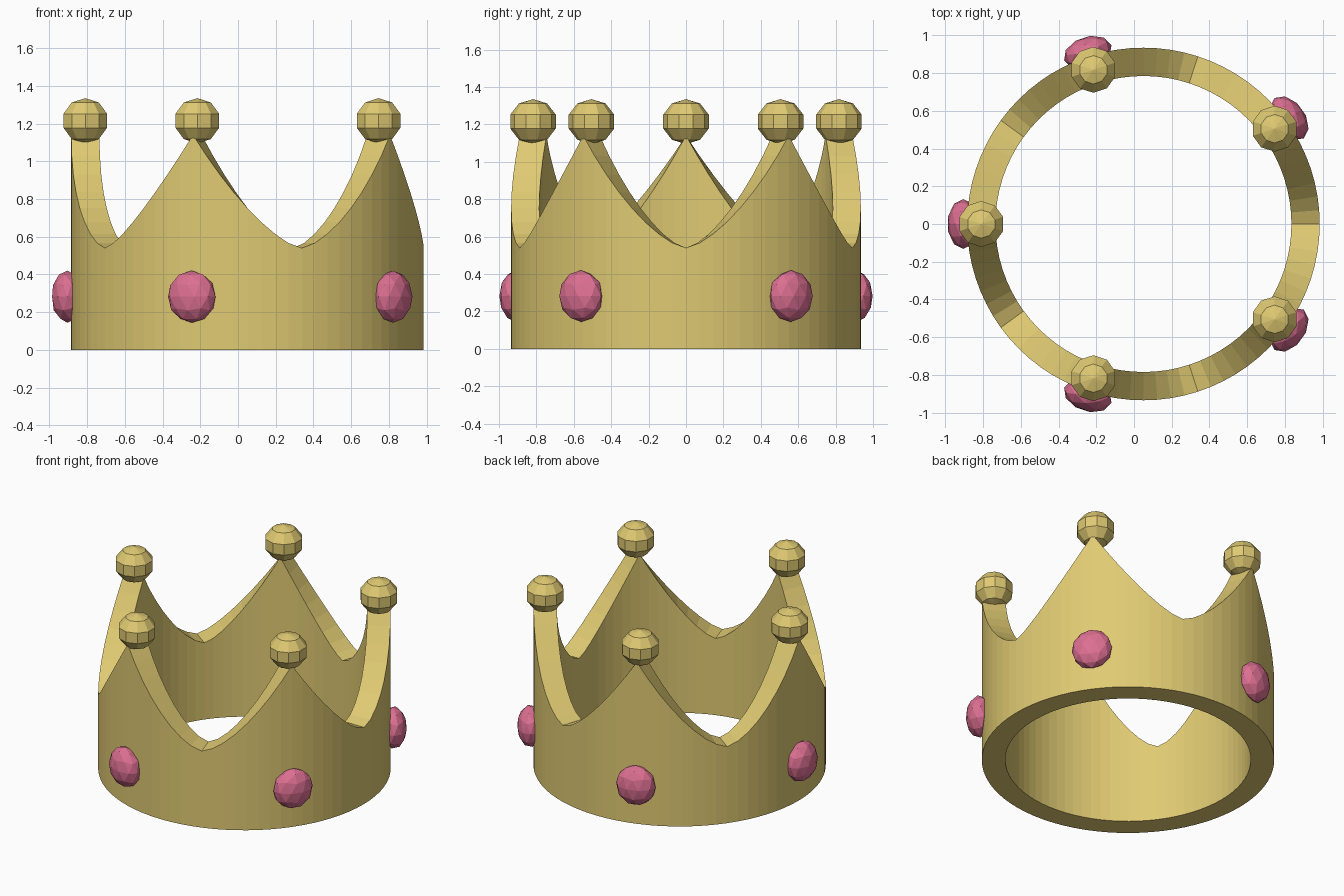
import bpy, bmesh
from math import radians, cos, sin, tau, pi
from mathutils import Matrix

cube = bpy.data.objects.get("Cube")
if cube:
    bpy.data.objects.remove(cube, do_unlink=True)

CENTRE_X = 0.05
OUTER, INNER = 0.935, 0.785
POINTS, STEPS = 5, 16          # crown points, wall strips per point


def material(name, colour):
    m = bpy.data.materials.new(name)
    m.use_nodes = True
    m.diffuse_color = colour
    m.node_tree.nodes["Principled BSDF"].inputs["Base Color"].default_value = colour
    return m


def add_object(name, bm, mat):
    bmesh.ops.recalc_face_normals(bm, faces=bm.faces)
    mesh = bpy.data.meshes.new(name)
    bm.to_mesh(mesh)
    bm.free()
    mesh.materials.append(mat)
    ob = bpy.data.objects.new(name, mesh)
    bpy.context.collection.objects.link(ob)
    return ob


gold = material("gold", (0.74, 0.59, 0.17, 1))
pink = material("pink_gem", (0.72, 0.16, 0.29, 1))

# Band: a ring wall whose top edge sweeps up into the points
bm = bmesh.new()
count = POINTS * STEPS
sections = []
for i in range(count):
    a = pi + tau * i / count
    u = abs(1 - 2 * (i % STEPS) / STEPS)      # 1 at a point, 0 in a valley
    top = 0.54 + 0.6 * u ** 1.5
    corners = ((OUTER, 0), (OUTER, top), (INNER, top), (INNER, 0))
    sections.append([bm.verts.new((CENTRE_X + r * cos(a), r * sin(a), z))
                     for r, z in corners])
for i, here in enumerate(sections):
    there = sections[(i + 1) % count]
    for k in range(4):
        n = (k + 1) % 4
        bm.faces.new((here[k], there[k], there[n], here[n]))
add_object("crown_band", bm, gold)

# One ball on each point and one flattened gem below it
for i in range(POINTS):
    a = pi + tau * i / POINTS
    turn = Matrix.Translation((CENTRE_X, 0, 0)) @ Matrix.Rotation(a, 4, "Z")

    bm = bmesh.new()
    bmesh.ops.create_uvsphere(
        bm, u_segments=10, v_segments=5, radius=1,
        matrix=turn @ Matrix.Translation((0.86, 0, 1.215))
        @ Matrix.Diagonal((0.128, 0.128, 0.12, 1)))
    add_object(f"point_ball_{i + 1}", bm, gold)

    bm = bmesh.new()
    bmesh.ops.create_icosphere(
        bm, subdivisions=2, radius=1,
        matrix=turn @ Matrix.Translation((0.955, 0, 0.282))
        @ Matrix.Diagonal((0.085, 0.132, 0.138, 1)))
    add_object(f"gem_{i + 1}", bm, pink)
